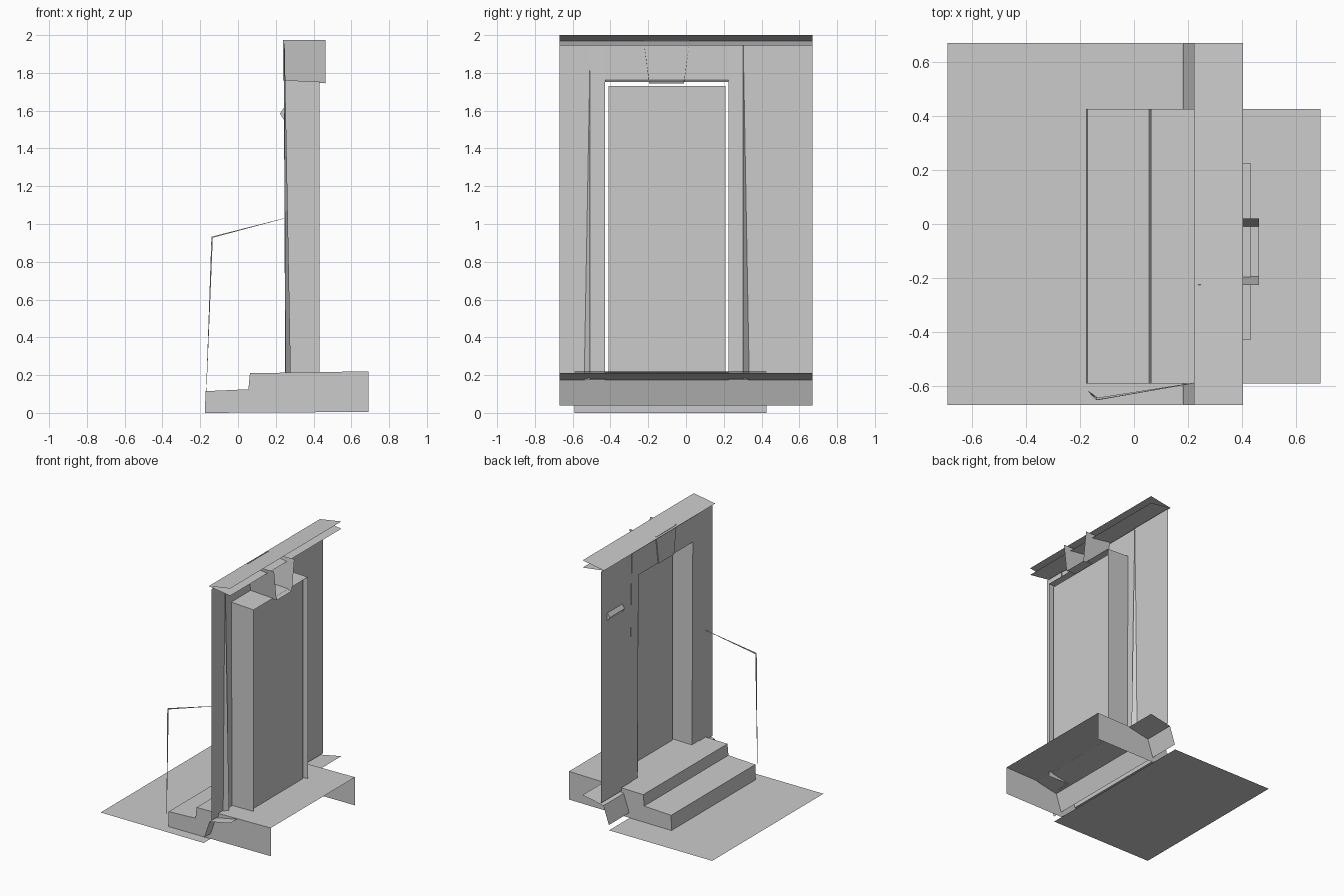
import bpy

if "Cube" in bpy.data.objects:
    bpy.data.objects.remove(bpy.data.objects["Cube"])

Y0, Y1 = -0.67, 0.67          # full facade width
DOOR_MID = -0.102             # centre line of the doorway


def sheet(name, verts, faces):
    me = bpy.data.meshes.new(name)
    me.from_pydata(verts, [], faces)
    me.update()
    ob = bpy.data.objects.new(name, me)
    bpy.context.collection.objects.link(ob)
    return ob


def sweep(name, profile, y0, y1, ends=False, closed=False):
    """Extrude an open or closed x-z profile along y."""
    n = len(profile)
    verts = [(x, y, z) for y in (y0, y1) for x, z in profile]
    faces = [(i, (i + 1) % n, n + (i + 1) % n, n + i)
             for i in range(n if closed else n - 1)]
    if ends:
        faces += [tuple(range(n)), tuple(range(2 * n - 1, n - 1, -1))]
    return sheet(name, verts, faces)


def quads(name, *polys):
    """Separate four-cornered panels joined in one object."""
    verts = [v for p in polys for v in p]
    return sheet(name, verts, [tuple(range(i, i + 4)) for i in range(0, len(verts), 4)])


# pavement in front of the house
quads("pavement", [(-0.69, Y0, 0), (0.18, Y0, 0), (0.18, Y1, 0), (-0.69, Y1, 0)])

# steps: stepped treads with side walls, open at the back and below
steps = [(-0.175, 0.0), (-0.172, 0.115), (0.055, 0.125), (0.063, 0.21), (0.69, 0.22)]
sweep("step_treads", steps, -0.59, 0.425)
for y, side in ((-0.59, "right"), (0.425, "left")):
    outline = [(x, y, z) for x, z in steps + [(0.69, 0.005)]]
    sheet("step_side_" + side, outline, [tuple(range(6))])

# sloped plinth and V-section cornice, running the full width
sweep("plinth", [(0.182, 0.04), (0.228, 0.175), (0.403, 0.21)], Y0, Y1)
sweep("cornice", [(0.403, 2.0), (0.222, 1.97), (0.403, 1.945)], Y0, Y1)

# wall panels, door frame legs and jambs on both sides of the doorway
for s, edge, side in ((-1, Y0, "right"), (1, Y1, "left")):
    def y(d):
        return DOOR_MID + s * d
    inner, top, foot = y(0.327), y(0.405), y(0.437)
    quads("wall_" + side,
          [(0.247, edge, 0.19), (0.247, top, 0.19), (0.247, top, 1.955), (0.247, edge, 1.955)])
    quads("frame_leg_" + side,
          [(0.252, foot, 0.175), (0.252, inner, 0.175), (0.243, inner, 1.955), (0.243, top, 1.955)],
          [(0.252, foot, 0.175), (0.243, top, 1.955), (0.247, top, 1.955), (0.28, top, 0.175)])
    quads("jamb_" + side,
          [(0.25, inner, 0.175), (0.432, inner, 0.175),
           (0.432, inner, 1.753), (0.243, inner, 1.762)])

# lintel over the door, with its underside
c, d = DOOR_MID - 0.327, DOOR_MID + 0.327
quads("lintel", [(0.243, c, 1.762), (0.243, d, 1.762), (0.243, d, 1.955), (0.243, c, 1.955)])
quads("lintel_underside",
      [(0.243, c, 1.762), (0.243, d, 1.762), (0.432, d, 1.753), (0.432, c, 1.753)])

# door panel, a little smaller than the opening
quads("door", [(0.403, -0.41, 0.215), (0.403, 0.21, 0.215),
               (0.403, 0.21, 1.73), (0.403, -0.41, 1.73)])

# keystone: tapered shell, open at the top and back
sheet("keystone",
      [(x, yy, z) for x, zb in ((0.237, 1.76), (0.462, 1.745))
       for yy, z in ((-0.225, 1.975), (-0.195, zb), (-0.01, zb), (0.02, 1.975))],
      [(0, 1, 2, 3), (0, 4, 5, 1), (1, 5, 6, 2), (2, 6, 7, 3)])

# small wedge-shaped plaque on the left wall
sweep("wall_plaque", [(0.222, 1.585), (0.243, 1.615), (0.247, 1.60), (0.244, 1.55)],
      0.42, 0.60, ends=True, closed=True)

# thin handrail beside the steps
cu = bpy.data.curves.new("handrail", "CURVE")
cu.dimensions = "3D"
cu.bevel_depth = 0.006
cu.bevel_resolution = 0
sp = cu.splines.new("POLY")
path = [(-0.168, -0.62, 0.11, 0.2), (-0.137, -0.648, 0.93, 1.0), (0.245, -0.585, 1.03, 0.2)]
sp.points.add(len(path) - 1)
for pt, (px, py, pz, r) in zip(sp.points, path):
    pt.co = (px, py, pz, 1)
    pt.radius = r
bpy.context.collection.objects.link(bpy.data.objects.new("handrail", cu))
